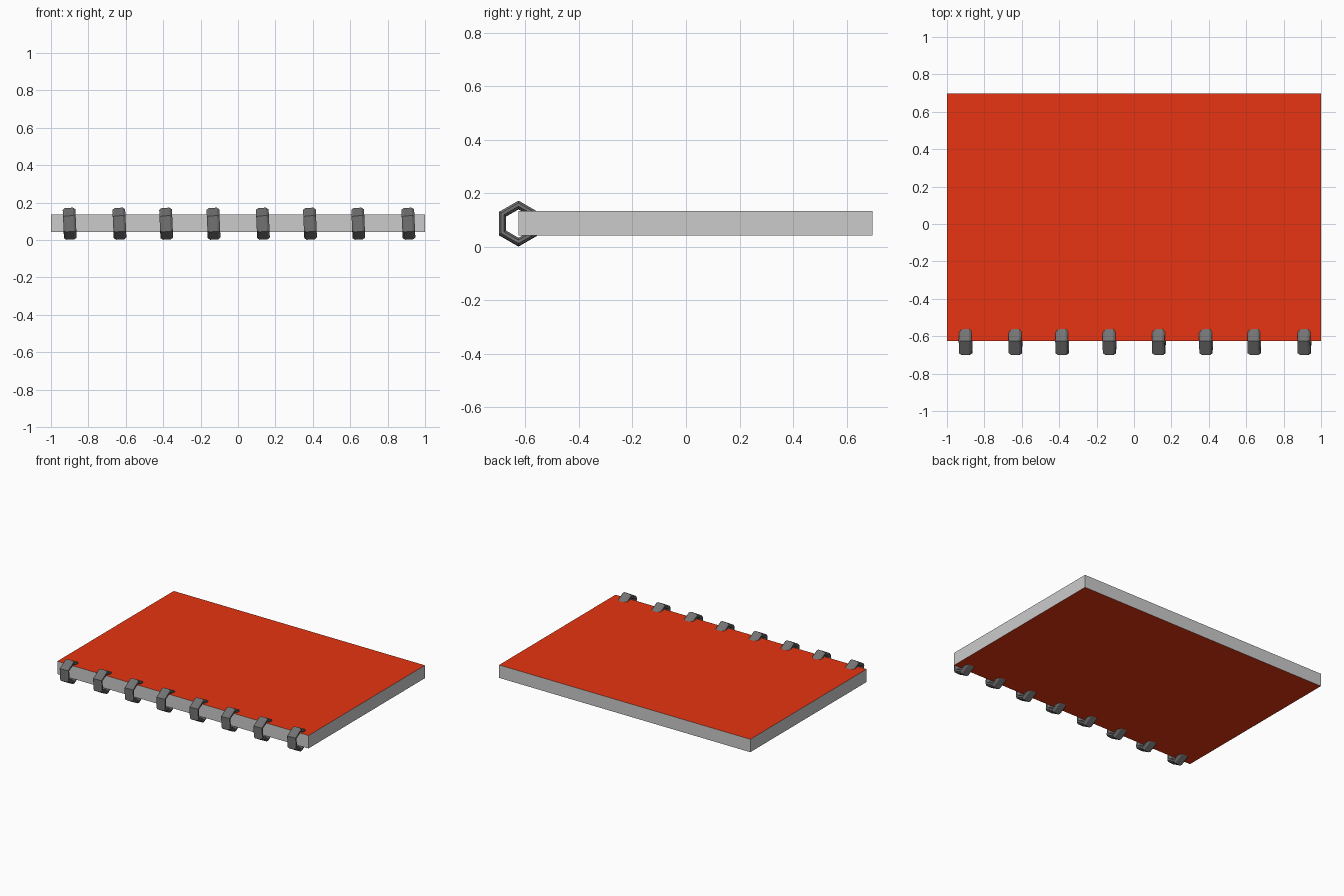
import bpy, bmesh
from math import sin, cos, pi, radians

if "Cube" in bpy.data.objects:
    bpy.data.objects.remove(bpy.data.objects["Cube"])


def material(name, rgb):
    m = bpy.data.materials.new(name)
    m.diffuse_color = (*rgb, 1)
    m.use_nodes = True
    m.node_tree.nodes["Principled BSDF"].inputs["Base Color"].default_value = m.diffuse_color
    return m


def add_object(name, bm, mats):
    bmesh.ops.recalc_face_normals(bm, faces=bm.faces[:])
    me = bpy.data.meshes.new(name)
    bm.to_mesh(me)
    bm.free()
    for m in mats:
        me.materials.append(m)
    ob = bpy.data.objects.new(name, me)
    bpy.context.collection.objects.link(ob)
    return ob


paper = material("paper", (0.8, 0.8, 0.8))
red = material("cover_red", (0.8, 0.035, 0.006))
dark = material("ring_dark", (0.17, 0.17, 0.17))

Y0, Y1, Z0, Z1 = -0.626, 0.697, 0.042, 0.135

# Page block: red covers on top and bottom, paper edges
bm = bmesh.new()
bmesh.ops.create_cube(bm, size=1)
bmesh.ops.scale(bm, vec=(2, Y1 - Y0, Z1 - Z0), verts=bm.verts)
bmesh.ops.translate(bm, vec=(0, (Y0 + Y1) / 2, (Z0 + Z1) / 2), verts=bm.verts)
bm.normal_update()
for f in bm.faces:
    f.material_index = 1 if abs(f.normal.z) > 0.5 else 0
add_object("notebook_pages", bm, [paper, red])

# Binding rings: wide flattened section swept around a hexagon
R = 0.0695
section = [(0.021, 0.0155), (0.034, 0.006), (0.034, -0.006), (0.021, -0.0155),
           (-0.021, -0.0155), (-0.034, -0.006), (-0.034, 0.006), (-0.021, 0.0155)]
ring_x = [-0.9, -0.634, -0.384, -0.131, 0.133, 0.385, 0.643, 0.911]

for i, x in enumerate(ring_x):
    bm = bmesh.new()
    loops = []
    for k in range(6):
        a = pi / 2 + k * pi / 3
        loops.append([bm.verts.new((dx, (R + dr) * cos(a), (R + dr) * sin(a)))
                      for dx, dr in section])
    n = len(section)
    for k in range(6):
        p, q = loops[k], loops[(k + 1) % 6]
        for j in range(n):
            bm.faces.new((p[j], p[(j + 1) % n], q[(j + 1) % n], q[j]))
    ring = add_object(f"binding_ring_{i + 1}", bm, [dark])
    ring.location = (x, Y0, 0.087)
    ring.rotation_euler = (0, radians(-2.5), 0)
